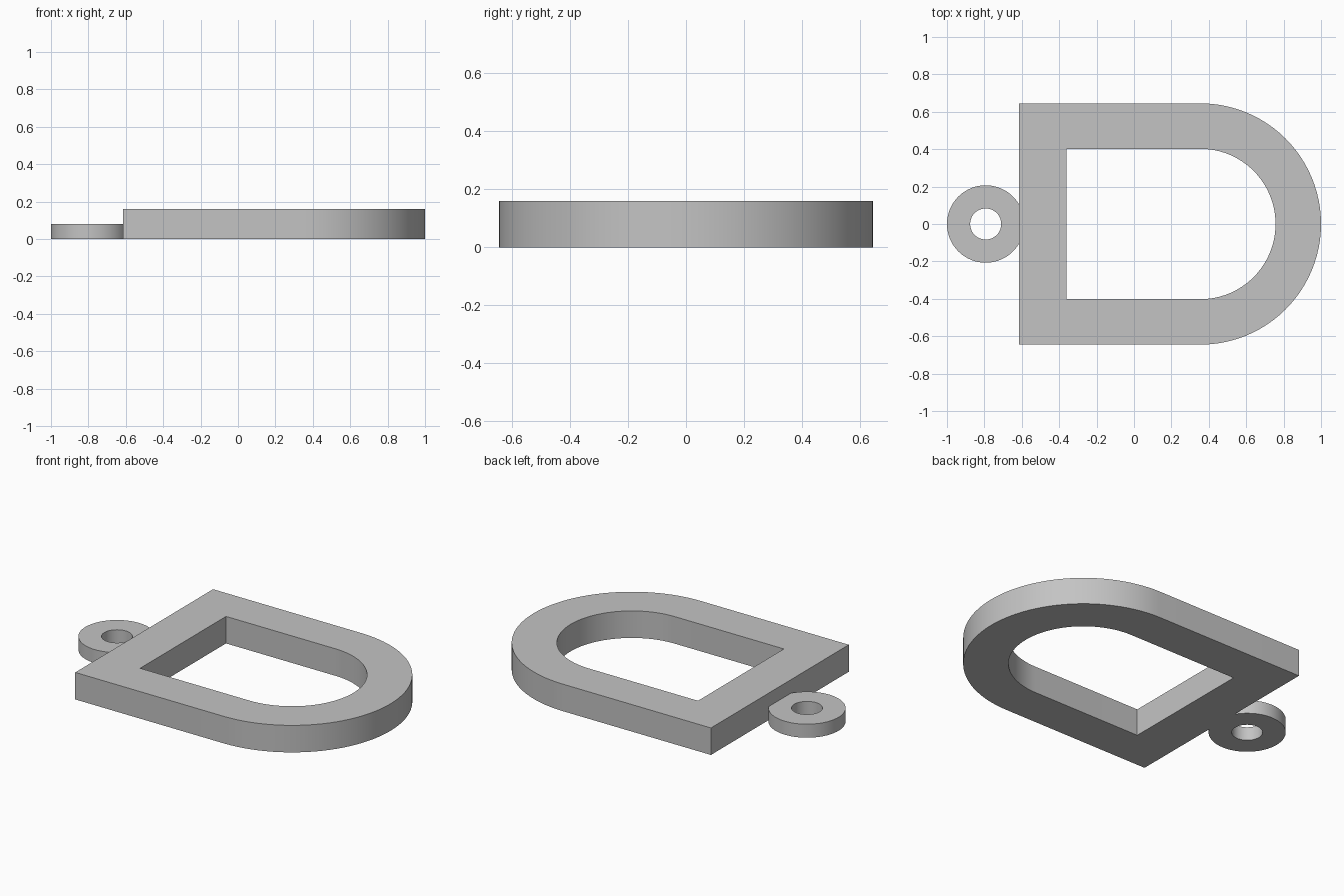
import bpy
import bmesh
from math import cos, sin, pi

cube = bpy.data.objects.get("Cube")
if cube:
    bpy.data.objects.remove(cube, do_unlink=True)

grey = bpy.data.materials.new("plain grey")
grey.use_nodes = True
colour = (0.55, 0.55, 0.55, 1)
grey.diffuse_color = colour
grey.node_tree.nodes["Principled BSDF"].inputs["Base Color"].default_value = colour


def arc(cx, radius, start, end, steps):
    angles = [start + (end - start) * i / steps for i in range(steps + 1)]
    return [(cx + radius * cos(a), radius * sin(a)) for a in angles]


def d_outline(back, cx, radius):
    return [(back, -radius)] + arc(cx, radius, -pi / 2, pi / 2, 48) + [(back, radius)]


def hollow_prism(name, outer, inner, height, clip_x=None):
    """Closed band between two matching outlines, raised from the ground."""
    bm = bmesh.new()
    loops = [[bm.verts.new((x, y, z)) for x, y in outline]
             for outline, z in ((outer, 0), (outer, height), (inner, height), (inner, 0))]
    count = len(outer)
    for k in range(4):
        a, b = loops[k], loops[(k + 1) % 4]
        for i in range(count):
            j = (i + 1) % count
            bm.faces.new((a[i], a[j], b[j], b[i]))
    bmesh.ops.recalc_face_normals(bm, faces=bm.faces)
    if clip_x is not None:
        bmesh.ops.bisect_plane(bm, geom=bm.verts[:] + bm.edges[:] + bm.faces[:],
                               plane_co=(clip_x, 0, 0), plane_no=(1, 0, 0), clear_outer=True)
    mesh = bpy.data.meshes.new(name)
    bm.to_mesh(mesh)
    bm.free()
    mesh.materials.append(grey)
    obj = bpy.data.objects.new(name, mesh)
    bpy.context.collection.objects.link(obj)
    bpy.ops.object.select_all(action="DESELECT")
    obj.select_set(True)
    bpy.context.view_layer.objects.active = obj
    bpy.ops.object.shade_smooth_by_angle(angle=pi / 6)
    return obj


# D-shaped frame with a matching opening
back = -0.615
hollow_prism("d_frame", d_outline(back, 0.355, 0.645), d_outline(-0.36, 0.355, 0.402), 0.16)

# Thinner hanging ring, trimmed where it meets the frame
ring_x = -0.793
hollow_prism("hanging_ring", arc(ring_x, 0.207, 0, 2 * pi, 64)[:-1],
             arc(ring_x, 0.083, 0, 2 * pi, 64)[:-1], 0.08, clip_x=back)
